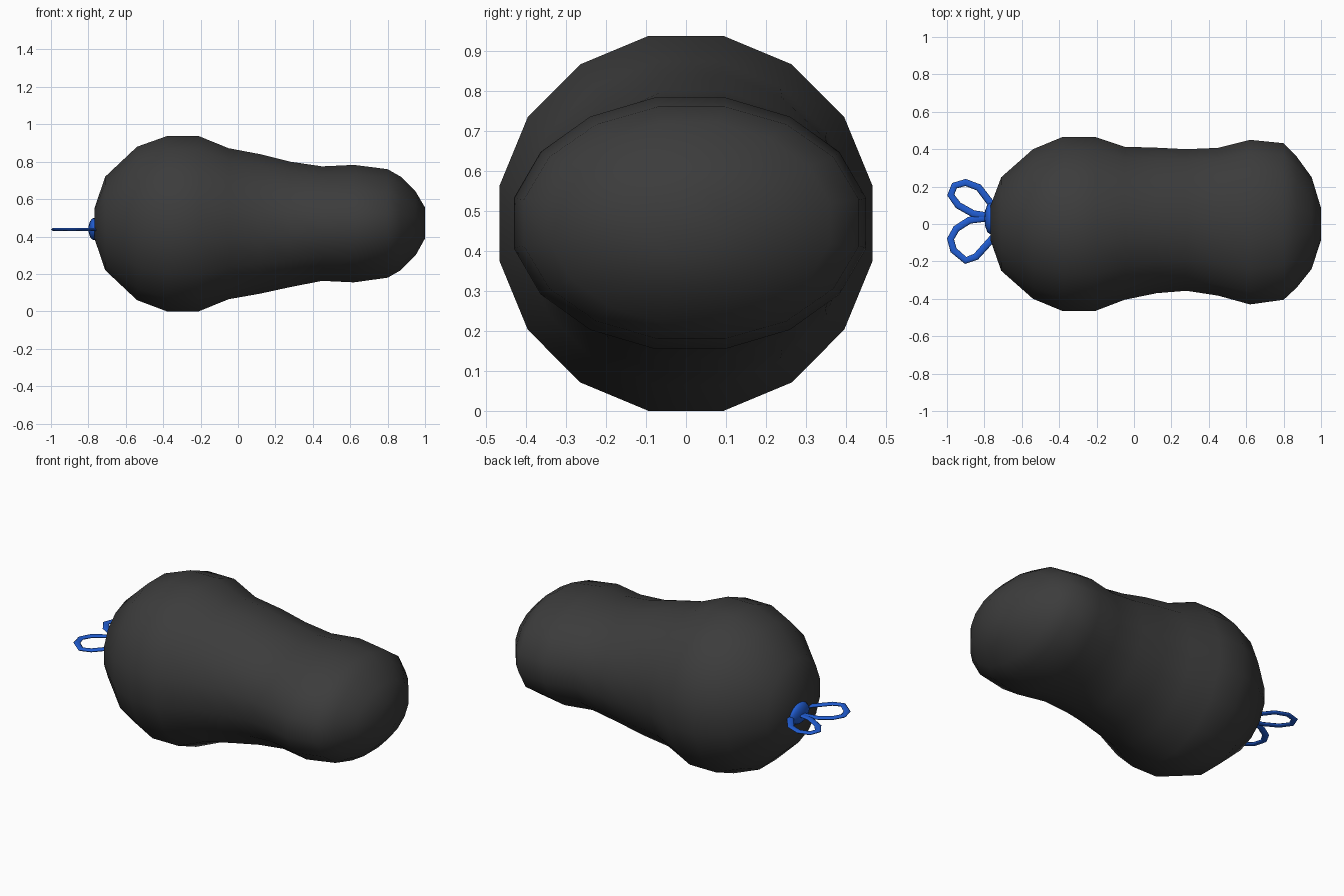
import bpy, math

if "Cube" in bpy.data.objects:
    bpy.data.objects.remove(bpy.data.objects["Cube"])

def paint(obj, name, rgb):
    m = bpy.data.materials.get(name) or bpy.data.materials.new(name)
    m.diffuse_color = (*rgb, 1)
    m.use_nodes = True
    m.node_tree.nodes["Principled BSDF"].inputs["Base Color"].default_value = m.diffuse_color
    obj.data.materials.append(m)

DARK, BLUE = (0.045, 0.045, 0.045), (0.015, 0.11, 0.65)

# body: elliptical 16-sided rings lofted along x (x, y min, y max, z min, z max)
SECTIONS = [
    (-0.766, -.09, .10, .385, .555), (-0.71, -.25, .25, .22, .72),
    (-0.54, -.40, .40, .06, .88), (-0.38, -.466, .466, 0, .937),
    (-0.21, -.466, .466, 0, .937), (-0.05, -.405, .413, .065, .872),
    (0.12, -.37, .408, .095, .84), (0.28, -.357, .40, .13, .80),
    (0.45, -.383, .407, .163, .775), (0.62, -.43, .45, .155, .783),
    (0.80, -.405, .432, .18, .76), (0.87, -.34, .36, .22, .72),
    (0.95, -.24, .25, .30, .64), (1.0, -.085, .085, .39, .555)]
N = 16
verts, faces = [], []
k = math.cos(math.pi / N)
for x, y0, y1, z0, z1 in SECTIONS:
    for i in range(N):
        a = 2 * math.pi * (i + 0.5) / N
        verts.append((x, (y0 + y1) / 2 + (y1 - y0) / 2 * math.cos(a) / k,
                      (z0 + z1) / 2 + (z1 - z0) / 2 * math.sin(a) / k))
for s in range(len(SECTIONS) - 1):
    for i in range(N):
        j = (i + 1) % N
        faces.append((s * N + i, s * N + j, (s + 1) * N + j, (s + 1) * N + i))
faces.append(tuple(range(N))[::-1])
faces.append(tuple((len(SECTIONS) - 1) * N + i for i in range(N)))
mesh = bpy.data.meshes.new("body")
mesh.from_pydata(verts, [], faces)
mesh.flip_normals()
if sum(p.normal.dot(p.center - mesh.vertices[0].co) for p in mesh.polygons) < 0:
    mesh.flip_normals()
body = bpy.data.objects.new("body", mesh)
bpy.context.collection.objects.link(body)
mesh.shade_smooth()
paint(body, "dark_grey", DARK)

# bow loops: flattened tubes lying level
Z = 0.437
def loop(name, pts):
    c = bpy.data.curves.new(name, 'CURVE')
    c.dimensions = '3D'
    c.bevel_depth, c.bevel_resolution = 0.019, 1
    c.use_fill_caps = True
    sp = c.splines.new('POLY')
    sp.points.add(len(pts) - 1)
    for p, (x, y) in zip(sp.points, pts):
        p.co = (x, y, 0, 1)
    o = bpy.data.objects.new(name, c)
    o.location.z = Z
    o.scale.z = 0.45
    bpy.context.collection.objects.link(o)
    paint(o, "blue", BLUE)

loop("bow_loop_back", [(-.77, .04), (-.86, .055), (-.94, .10), (-.98, .155),
                       (-.96, .205), (-.90, .222), (-.83, .195), (-.765, .11)])
loop("bow_loop_front", [(-.77, .035), (-.88, .02), (-.95, -.025), (-.981, -.08),
                        (-.965, -.14), (-.90, -.195), (-.845, -.175), (-.755, -.075)])

# bow knot
bpy.ops.mesh.primitive_uv_sphere_add(segments=12, ring_count=8, radius=1,
                                     location=(-.768, .03, .44))
knot = bpy.context.object
knot.name = "bow_knot"
knot.scale = (.032, .085, .06)
bpy.ops.object.shade_smooth()
paint(knot, "blue", BLUE)
